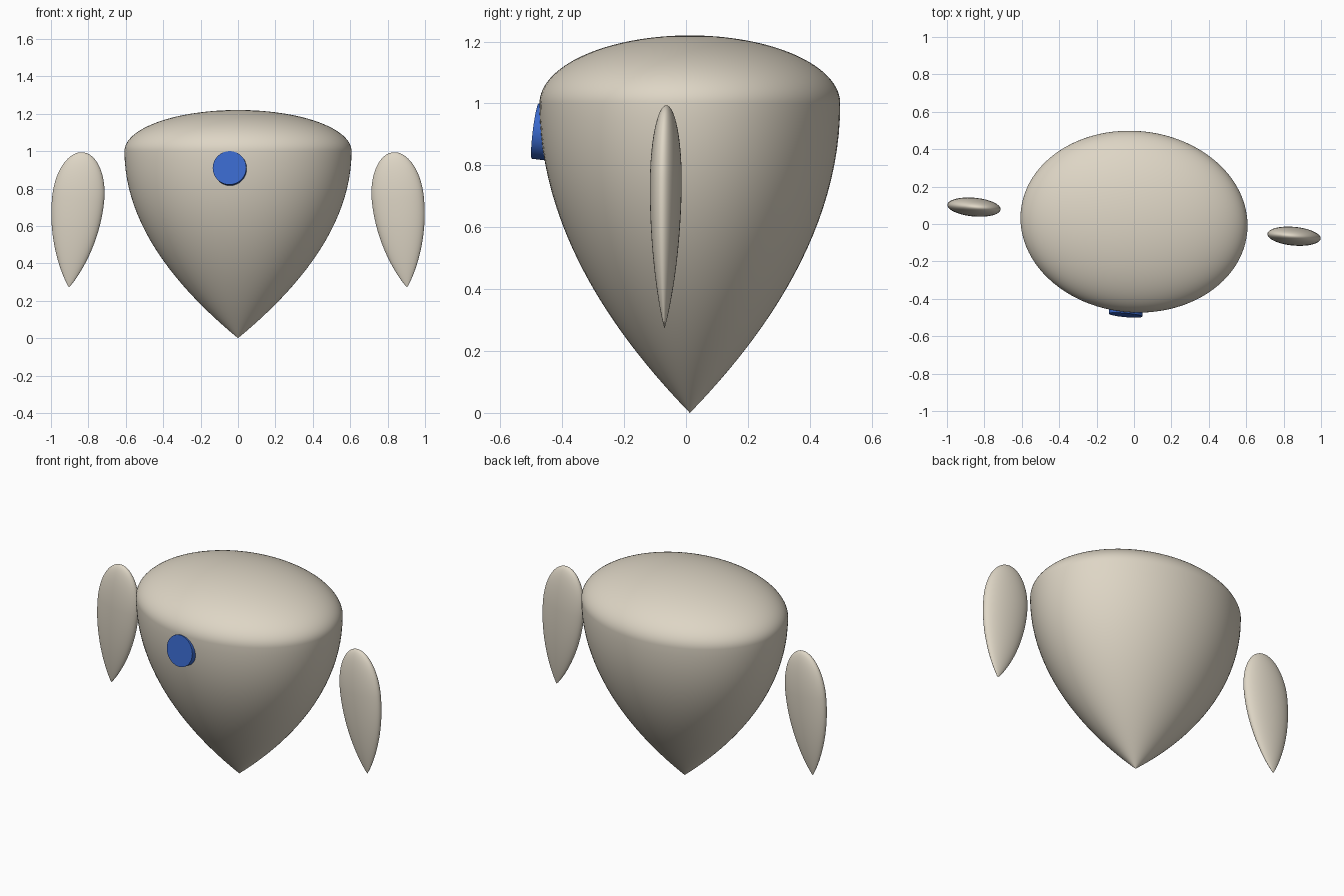
import bpy
import bmesh
from math import sin, cos, pi, radians
from mathutils import Matrix

cube = bpy.data.objects.get("Cube")
if cube:
    bpy.data.objects.remove(cube, do_unlink=True)

# The whole model is turned slightly about the vertical axis
TURN = Matrix.Translation((0, 0.0125, 0)) @ Matrix.Rotation(radians(-5.2), 4, 'Z')


def material(name, colour):
    mat = bpy.data.materials.new(name)
    mat.use_nodes = True
    mat.diffuse_color = colour
    bsdf = next(n for n in mat.node_tree.nodes if n.type == 'BSDF_PRINCIPLED')
    bsdf.inputs["Base Color"].default_value = colour
    bsdf.inputs["Roughness"].default_value = 0.6
    return mat


def finish(name, bm, matrix, mat):
    bmesh.ops.recalc_face_normals(bm, faces=bm.faces)
    bm.transform(TURN @ matrix)
    mesh = bpy.data.meshes.new(name)
    bm.to_mesh(mesh)
    bm.free()
    mesh.materials.append(mat)
    obj = bpy.data.objects.new(name, mesh)
    bpy.context.collection.objects.link(obj)
    bpy.ops.object.select_all(action='DESELECT')
    obj.select_set(True)
    bpy.context.view_layer.objects.active = obj
    bpy.ops.object.shade_smooth_by_angle(angle=radians(40))
    return obj


def teardrop(name, rx, ry, up, down, power, matrix, mat, sides=64, steps=24):
    """Elliptical lathe about its widest ring: domed above, tapering below."""
    rows = []
    for i in range(1, steps):
        u = sin(pi / 2 * i / steps)
        rows.append((-down * u, (1 - u * u) ** power))
    rows.reverse()
    for i in range(steps):
        a = pi / 2 * i / steps
        rows.append((up * sin(a), cos(a)))
    bm = bmesh.new()
    rings = []
    for z, r in rows:
        rings.append([bm.verts.new((rx * r * cos(2 * pi * k / sides),
                                    ry * r * sin(2 * pi * k / sides), z))
                      for k in range(sides)])
    tip = bm.verts.new((0, 0, -down))
    crown = bm.verts.new((0, 0, up))
    for k in range(sides):
        n = (k + 1) % sides
        for low, high in zip(rings, rings[1:]):
            bm.faces.new((low[k], low[n], high[n], high[k]))
        bm.faces.new((tip, rings[0][n], rings[0][k]))
        bm.faces.new((crown, rings[-1][k], rings[-1][n]))
    return finish(name, bm, matrix, mat)


beige = material("warm beige", (0.73, 0.67, 0.56, 1))
blue = material("blue", (0.042, 0.14, 0.60, 1))

# Body: shallow dome over a tapering, pointed underside
teardrop("body", 0.608, 0.485, 0.22, 1.0, 1.0,
         Matrix.Translation((0, 0, 1.0)), beige, sides=96, steps=32)

# Floating side arms, tips leaning outward
for side, name in ((1, "left_arm"), (-1, "right_arm")):
    place = Matrix.Translation((side * 0.858, 0, 0.745)) @ Matrix.Rotation(
        radians(-6 * side), 4, 'Y')
    teardrop(name, 0.14, 0.05, 0.25, 0.475, 0.9, place, beige)

# Round front disc, tilted slightly upward and sunk into the body
disc = bmesh.new()
bmesh.ops.create_cone(disc, cap_ends=True, segments=64,
                      radius1=0.09, radius2=0.09, depth=0.06)
tilt = Matrix.Translation((0, -0.472, 0.907)) @ Matrix.Rotation(radians(83), 4, 'X')
finish("front_disc", disc, tilt, blue)
